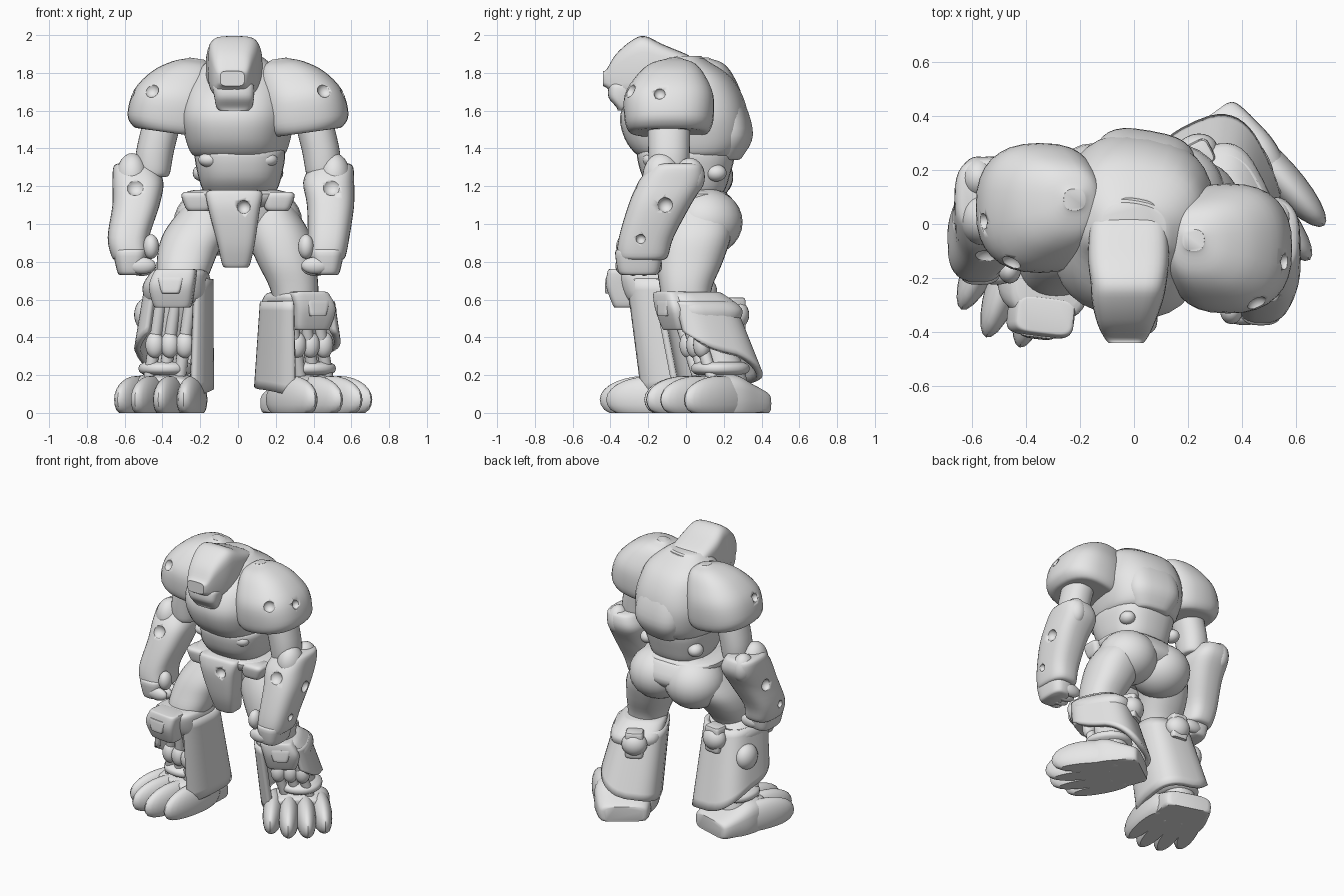
import bpy, bmesh, math
from mathutils import Matrix, Vector

if "Cube" in bpy.data.objects:
    bpy.data.objects.remove(bpy.data.objects["Cube"], do_unlink=True)

grey = bpy.data.materials.new("plain_grey")
grey.use_nodes = True
COL = (0.8, 0.8, 0.8, 1)
grey.diffuse_color = COL
grey.node_tree.nodes["Principled BSDF"].inputs["Base Color"].default_value = COL
ID = Matrix.Identity(4)


def finish(name, bm, frame=ID, angle=40, floor=False):
    """Turn a bmesh into a shaded object in the given frame."""
    bmesh.ops.transform(bm, matrix=frame, verts=bm.verts)
    if floor:
        for v in bm.verts:
            v.co.z = max(v.co.z, 0)
    bmesh.ops.recalc_face_normals(bm, faces=bm.faces)
    me = bpy.data.meshes.new(name)
    bm.to_mesh(me)
    bm.free()
    me.materials.append(grey)
    ob = bpy.data.objects.new(name, me)
    bpy.context.collection.objects.link(ob)
    bpy.ops.object.select_all(action='DESELECT')
    ob.select_set(True)
    bpy.context.view_layer.objects.active = ob
    bpy.ops.object.shade_smooth_by_angle(angle=math.radians(angle))
    return ob


def sup(t, p):
    """Point on a unit superellipse."""
    c, s = math.cos(t), math.sin(t)
    return (math.copysign(abs(c) ** (2 / p), c), math.copysign(abs(s) ** (2 / p), s))


def spline(a, b, c, d, t):
    return 0.5 * (2 * b + (c - a) * t + (2 * a - 5 * b + 4 * c - d) * t * t
                  + (3 * b - a - 3 * c + d) * t ** 3)


def loft(name, rings, p=2.5, axis='z', frame=ID, tilt=0, n=32, floor=False, cap=0.02):
    """Smooth body through rings (x, y, z, half width, half depth)."""
    rings = [list(r) for r in rings]
    k = 2 if axis == 'z' else 1
    for end, nxt in ((0, 1), (-1, -2)):      # softened ends
        r = rings[end][:]
        r[k] += math.copysign(cap, rings[end][k] - rings[nxt][k])
        r[3], r[4] = r[3] * 0.8, r[4] * 0.8
        rings.insert(0, r) if end == 0 else rings.append(r)
    dense = []
    for i in range(len(rings) - 1):
        q = [rings[max(i - 1, 0)], rings[i], rings[i + 1], rings[min(i + 2, len(rings) - 1)]]
        for j in range(4):
            dense.append([spline(*col, j / 4) for col in zip(*q)])
    dense.append(rings[-1])
    bm = bmesh.new()
    rows = []
    for x, y, z, a, b in dense:
        row = []
        for i in range(n):
            u, v = sup(2 * math.pi * i / n, p)
            co = (x + u * a, y + v * b, z + tilt * u * a) if axis == 'z' else (x + u * a, y, z + v * b)
            row.append(bm.verts.new(co))
        rows.append(row)
    for r, s in zip(rows, rows[1:]):
        for i in range(n):
            bm.faces.new((r[i], r[(i + 1) % n], s[(i + 1) % n], s[i]))
    bm.faces.new(rows[0])
    bm.faces.new(rows[-1])
    return finish(name, bm, frame, floor=floor)


def ball(name, loc, size, frame=ID, turn=0, floor=False):
    bm = bmesh.new()
    bmesh.ops.create_uvsphere(bm, u_segments=24, v_segments=14, radius=1)
    m = Matrix.Translation(loc) @ Matrix.Rotation(turn, 4, 'Z') @ Matrix.Diagonal((*size, 1))
    return finish(name, bm, frame @ m, floor=floor)


def rod(name, a, b, r, frame=ID):
    a, b = Vector(a), Vector(b)
    bm = bmesh.new()
    bmesh.ops.create_cone(bm, cap_ends=True, segments=16, radius1=r, radius2=r, depth=(b - a).length)
    m = Matrix.Translation((a + b) / 2) @ (b - a).to_track_quat('Z', 'Y').to_matrix().to_4x4()
    return finish(name, bm, frame @ m)


def dent(ob, loc, r):
    """Battle damage scooped out of a part."""
    cutter = ball("dent_cutter", loc, (r, r, r))
    mod = ob.modifiers.new("dent", 'BOOLEAN')
    mod.operation, mod.object = 'DIFFERENCE', cutter
    bpy.context.view_layer.objects.active = ob
    bpy.ops.object.modifier_apply(modifier=mod.name)
    bpy.data.objects.remove(cutter, do_unlink=True)


# Torso, turned slightly so the left shoulder leads
twist = Matrix.Rotation(math.radians(-10), 4, 'Z')
loft("chest", [(0, .01, 1.37, .24, .27), (0, .0, 1.45, .27, .32), (0, -.01, 1.57, .29, .335),
               (0, .0, 1.69, .27, .29), (0, .02, 1.79, .23, .2), (0, -.02, 1.87, .15, .12)], 2.6, frame=twist)
loft("abdomen", [(.01, .02, 1.17, .19, .18), (.01, .0, 1.25, .22, .23), (.01, 0, 1.38, .24, .26)], 2.6)
loft("chest_lip", [(0, -.14, 1.44, .2, .17), (0, -.14, 1.5, .23, .19), (0, -.1, 1.6, .22, .2)], 2.6, frame=twist)
loft("back_plate", [(0, .18, 1.36, .14, .12), (0, .2, 1.47, .19, .15), (0, .16, 1.63, .18, .15),
                    (0, .09, 1.78, .14, .12), (0, .03, 1.86, .1, .08)], 3, frame=twist)
for s in (-1, 1):
    ball("waist_knob", (s * .19, .16, 1.27), (.05, .055, .045))
    ball("belly_knob", (s * .15, -.18, 1.34), (.06, .05, .04))

# Head: a blunt hood with a chin below
loft("head", [(-.03, -.42, 1.77, .08, .05), (-.03, -.37, 1.79, .105, .11), (-.025, -.29, 1.82, .13, .15),
              (-.02, -.22, 1.84, .14, .155), (-.02, -.12, 1.83, .15, .12), (-.02, 0, 1.82, .14, .08)], 4, 'y')
loft("chin", [(-.02, -.325, 1.62, .095, .045), (-.02, -.34, 1.67, .105, .07), (-.025, -.33, 1.73, .11, .08)], 3.5)

# Shoulders, arms and hands
for s, dy, wx in ((1, -.09, .47), (-1, .06, .57)):
    pad = loft("shoulder_pad", [(s * .36, dy, 1.49, .195, .21), (s * .355, dy, 1.55, .23, .235),
                                (s * .335, dy, 1.68, .215, .235), (s * .285, dy + .01, 1.785, .17, .18),
                                (s * .24, dy + .02, 1.845, .11, .12), (s * .22, dy + .03, 1.87, .05, .05)],
               2.5, tilt=s * .14, cap=.006)
    dent(pad, (s * .46, dy - .215, 1.71), .04)
    dent(pad, (s * .56, dy - .05, 1.69), .03)
    loft("upper_arm", [(s * .45, dy, 1.27, .09, .1), (s * .44, dy, 1.38, .1, .11), (s * .4, dy, 1.55, .1, .11)], 2.2)
    ex = (.48 + wx) / 2
    arm = loft("forearm", [(s * wx, dy - .14, .83, .1, .135), (s * (wx + .01), dy - .12, .93, .11, .145),
                           (s * (ex + .015), dy - .05, 1.1, .125, .165), (s * (ex + .005), dy + .01, 1.22, .135, .175),
                           (s * (ex + .02), dy + .04, 1.3, .115, .14)], 2.8)
    ball("elbow_crest", (s * (ex + .05), dy + .11, 1.25), (.07, .08, .1))
    ball("forearm_crest", (s * (ex + .035), dy - .04, 1.25), (.085, .1, .125))
    dent(arm, (s * (ex + .02), dy - .2, 1.2), .05)
    dent(arm, (s * (ex + .145), dy - .02, 1.1), .04)
    dent(arm, (s * (wx + .12), dy - .15, .92), .025)
    loft("palm", [(s * wx, dy - .16, .75, .07, .11), (s * wx, dy - .16, .85, .09, .125)], 3)
    for i in range(4):
        ball("finger", (s * (wx - .06), dy - .25 + i * .06, .765 + abs(i - 1.5) * .01), (.075, .034, .045))
    ball("thumb", (s * (wx - .11), dy - .23, .88), (.042, .05, .065))

# Pelvis
loft("belt", [(-.01, .02, 1.11, .26, .2), (-.01, .01, 1.16, .28, .21)], 2.6)
loft("hips", [(0, .04, .93, .14, .14), (0, .08, 1.03, .26, .2), (0, .05, 1.14, .25, .19)])
loin = loft("loin_plate", [(-.01, -.1, .79, .075, .07), (-.01, -.13, .9, .1, .08),
                           (-.02, -.15, 1.07, .135, .09), (-.02, -.15, 1.16, .15, .08)], 4)
dent(loin, (.03, -.24, 1.09), .035)
for s in (-1, 1):
    ball("buttock", (s * .14, .1, 1.01), (.2, .2, .18))
    loft("hip_flap", [(s * .21, -.11, 1.09, .07, .06), (s * .22, -.11, 1.15, .08, .07)], 4)

# Thighs, the right one reaching forward
loft("left_thigh", [(.31, .0, .55, .11, .12), (.295, .0, .67, .13, .14), (.255, .02, .8, .155, .175),
                    (.21, .05, .95, .17, .19), (.17, .06, 1.08, .13, .16)], 2.3)
loft("right_thigh", [(-.31, -.15, .62, .11, .12), (-.29, -.12, .74, .14, .15), (-.265, -.06, .85, .16, .175),
                     (-.22, .0, .96, .17, .19), (-.17, .05, 1.08, .13, .16)], 2.3)


def leg(side, s, ankle, yaw, foot_yaw, top, lean, tilt, kick):
    """Armoured shin, ankle works and toed foot, facing local -y."""
    place = Matrix.Translation((*ankle, 0))
    f = place @ Matrix.Rotation(math.radians(yaw), 4, 'Z')
    ff = place @ Matrix.Rotation(math.radians(foot_yaw), 4, 'Z')

    def axis(z):
        h = z / top
        return s * -(.01 + tilt * h), .03 * (1 - h) - lean * h

    # greave wrapped round the back and sides, open at the front
    bm = bmesh.new()
    rows, T, cols = [], 2.6, 36
    for j in range(11):
        row = []
        for i in range(cols + 1):
            g = 2 * i / cols - 1
            low = .17 + (.26 * g if g > 0 else .08 * g)
            z = low + (top - .06 - low) * j / 10
            cx, cy = axis(z)
            h = z / top
            u, v = sup(math.pi / 2 - g * T, 3)
            row.append(bm.verts.new((cx + s * u * (.235 - .065 * h), cy + v * (.25 - .06 * h), z)))
        rows.append(row)
    for r, q in zip(rows, rows[1:]):
        for i in range(cols):
            bm.faces.new((r[i], r[i + 1], q[i + 1], q[i]))
    shell = finish(side + "_greave", bm, f)
    mod = shell.modifiers.new("thickness", 'SOLIDIFY')
    mod.thickness, mod.offset = .035, -1
    # knee cover and front plate
    x0, y0 = axis(top - .18)
    x1, y1 = axis(top)
    loft(side + "_knee_cover", [(x0, y0 - kick / 3, top - .17, .165, .18), (x0, y0 - kick / 2, top - .1, .175, .2),
                                (x1, y1 - kick / 2, top - .03, .15, .17)], 3.2, frame=f)
    y0, y1 = y0 - kick, y1 - kick
    loft(side + "_knee_plate", [(x0, y0 - .14, top - .2, .1, .06), (x0, y0 - .16, top - .1, .12, .075),
                                (x1, y1 - .12, top - .02, .11, .07)], 4.5, frame=f, cap=.012)
    loft(side + "_knee_badge", [(x0, y0 - .19, top - .13, .05, .055), (x0, y0 - .19, top - .06, .07, .05)],
         6, frame=f, cap=.006)
    # rear pack
    y0 += kick
    ball(side + "_calf_knob", (x0, y0 + .2, top - .13), (.085, .07, .08), f)
    loft(side + "_calf_pack", [(x0, y0 + .19, top - .2, .06, .05), (x0, y0 + .19, top - .06, .06, .05)], 5, frame=f)
    # ankle works
    kx, ky = axis(top - .15)
    loft(side + "_ankle_core", [(0, 0, .1, .12, .13), (0, 0, .25, .1, .1), (kx, ky, top - .15, .11, .11)], 2.2, frame=f)
    for dx in (-.08, 0, .08):
        rod(side + "_piston", (dx, -.1, .16), (kx + dx, ky - .08, top - .15), .032, f)
        ball(side + "_piston_joint", (dx + kx * .5, ky * .5 - .1, .36), (.05, .045, .07), f)
    loft(side + "_ankle_collar", [(0, -.02, .22, .14, .15), (0, -.02, .25, .14, .15)], 2.2, frame=f)
    # foot and four splayed toes
    loft(side + "_foot", [(0, .19, .05, .16, .07), (0, .1, .06, .18, .1), (0, -.02, .07, .19, .14),
                          (-s * .02, -.16, .07, .18, .12)], 3.5, 'y', ff, floor=True)
    for dx, reach in ((-.155, .25), (-.055, .32), (.055, .32), (.155, .25)):
        ball(side + "_toe", (dx - s * .025, -reach + .13, .07), (.068, .25, .125), ff, dx * .7, floor=True)


leg("left", 1, (.36, .2), 27, 36, .65, .13, .11, 0)
leg("right", -1, (-.38, -.01), -7, -17, .77, .12, .08, .08)
ball("right_outer_knob", (-.48, -.0, .52), (.07, .09, .09))
